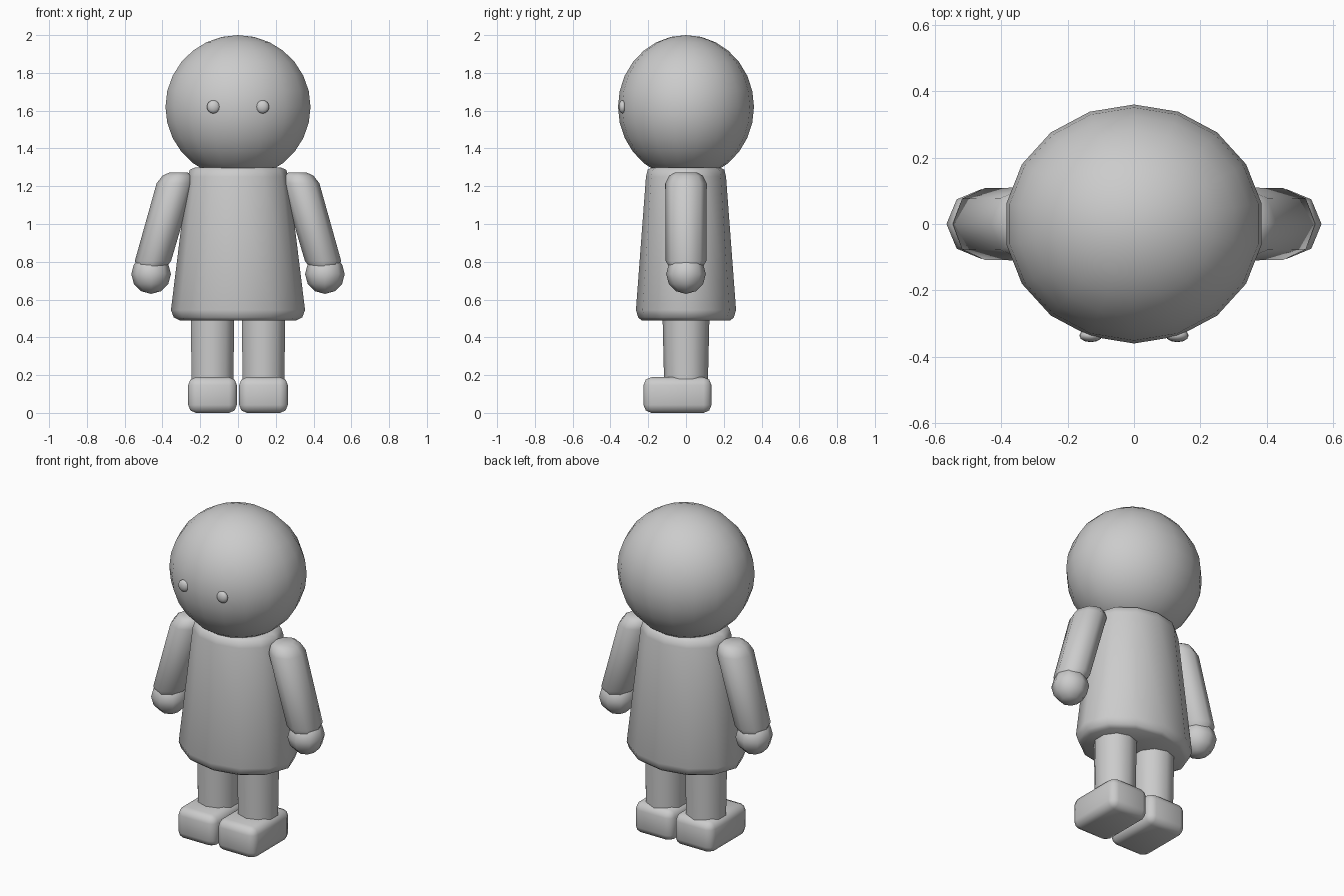
import bpy, bmesh
from math import sin, cos, pi, radians

if "Cube" in bpy.data.objects:
    bpy.data.objects.remove(bpy.data.objects["Cube"])


def finish(bm, name, angle=50):
    bmesh.ops.recalc_face_normals(bm, faces=bm.faces)
    me = bpy.data.meshes.new(name)
    bm.to_mesh(me)
    bm.free()
    ob = bpy.data.objects.new(name, me)
    bpy.context.collection.objects.link(ob)
    bpy.ops.object.select_all(action='DESELECT')
    ob.select_set(True)
    bpy.context.view_layer.objects.active = ob
    bpy.ops.object.shade_smooth_by_angle(angle=radians(angle))
    return ob


def loft(name, rings, n):
    """Stack elliptical rings given as (z, centre x, radius x, radius y)."""
    bm = bmesh.new()
    loops = [[bm.verts.new((cx + rx * sin(2 * pi * i / n), ry * cos(2 * pi * i / n), z))
              for i in range(n)] for z, cx, rx, ry in rings]
    for a, b in zip(loops, loops[1:]):
        for i in range(n):
            j = (i + 1) % n
            bm.faces.new((a[i], a[j], b[j], b[i]))
    bm.faces.new(loops[0])
    bm.faces.new(loops[-1])
    return finish(bm, name)


def ball(name, centre, radii, segments, rings):
    bm = bmesh.new()
    bmesh.ops.create_uvsphere(bm, u_segments=segments, v_segments=rings, radius=1)
    bmesh.ops.scale(bm, vec=radii, verts=bm.verts)
    bmesh.ops.translate(bm, vec=centre, verts=bm.verts)
    return finish(bm, name, 60)


def rounded_box(name, centre, size, bevel):
    bm = bmesh.new()
    bmesh.ops.create_cube(bm, size=1)
    bmesh.ops.scale(bm, vec=size, verts=bm.verts)
    bmesh.ops.translate(bm, vec=centre, verts=bm.verts)
    bmesh.ops.bevel(bm, geom=bm.edges[:], offset=bevel, segments=2, profile=0.5,
                    affect='EDGES')
    return finish(bm, name)


# Head
ball("head", (0, 0, 1.62), (0.39, 0.36, 0.38), 18, 14)

# Flared tunic with softened rims
loft("tunic", [(0.49, 0, 0.31, 0.235), (0.505, 0, 0.34, 0.253), (0.545, 0, 0.355, 0.265),
               (1.25, 0, 0.268, 0.212), (1.287, 0, 0.255, 0.203), (1.30, 0, 0.225, 0.18)], 12)

for s, side in ((-1, "left"), (1, "right")):
    # Eye
    ball("eye_" + side, (s * 0.13, -0.336, 1.62), (0.035, 0.02, 0.035), 12, 8)
    # Sleeve
    loft("arm_" + side, [(0.765, s * 0.458, 0.075, 0.085), (0.805, s * 0.45, 0.096, 0.108),
                         (1.215, s * 0.332, 0.099, 0.11), (1.255, s * 0.32, 0.08, 0.09),
                         (1.272, s * 0.315, 0.05, 0.06)], 8)
    # Hand
    ball("hand_" + side, (s * 0.46, 0, 0.735), (0.105, 0.105, 0.105), 8, 6)
    # Leg
    loft("leg_" + side, [(0.12, s * 0.135, 0.115, 0.115), (0.55, s * 0.135, 0.122, 0.125)], 10)
    # Shoe
    rounded_box("shoe_" + side, (s * 0.135, -0.045, 0.0945), (0.258, 0.36, 0.189), 0.042)
